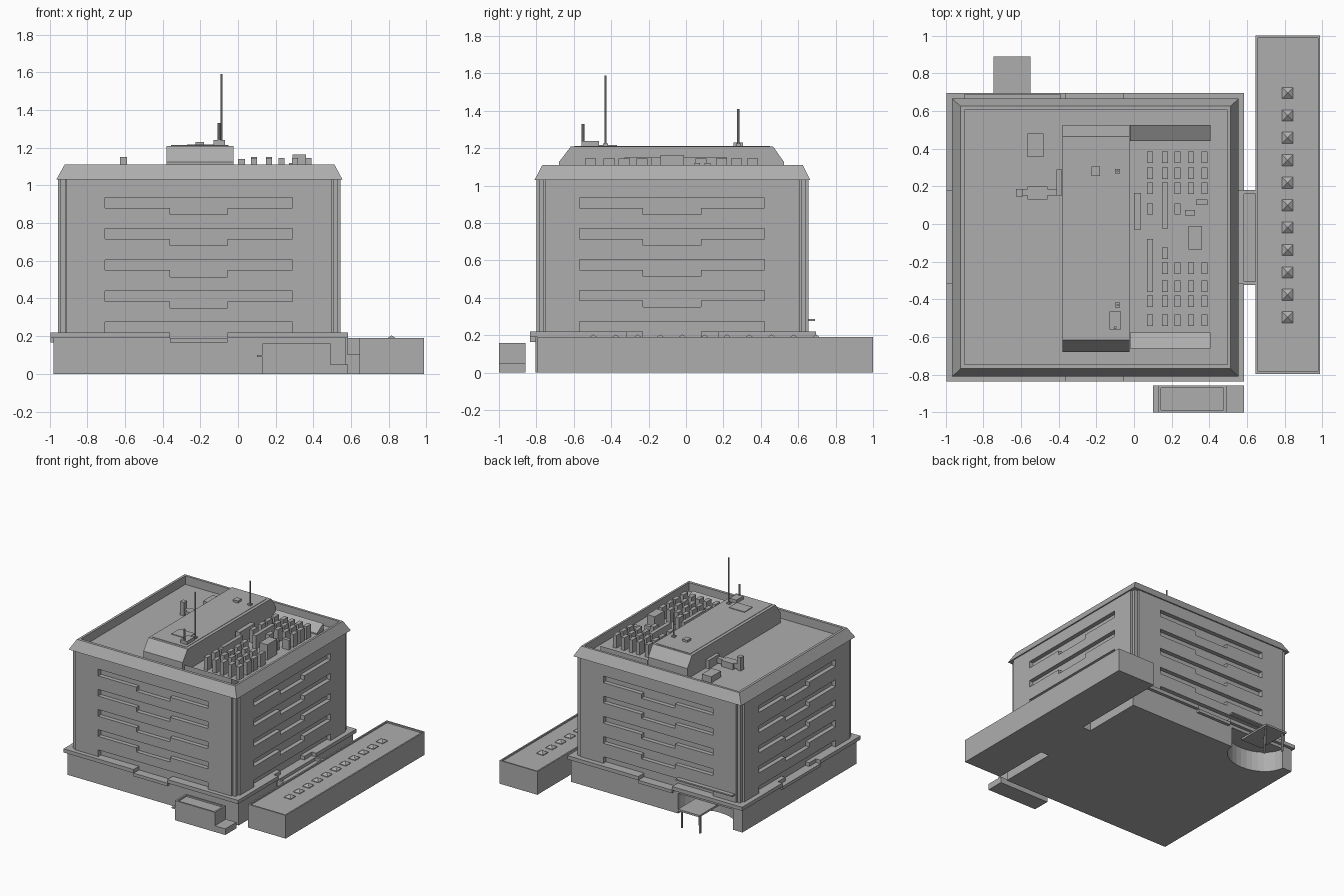
import bpy, bmesh, math
from mathutils import Vector

old = bpy.data.objects.get("Cube")
if old:
    bpy.data.objects.remove(old, do_unlink=True)

mat = bpy.data.materials.new("concrete_grey")
mat.use_nodes = True
GREY = (0.42, 0.42, 0.42, 1)
mat.diffuse_color = GREY
mat.node_tree.nodes["Principled BSDF"].inputs["Base Color"].default_value = GREY


def finish(name, bm):
    bmesh.ops.recalc_face_normals(bm, faces=bm.faces)
    me = bpy.data.meshes.new(name)
    bm.to_mesh(me)
    bm.free()
    me.materials.append(mat)
    ob = bpy.data.objects.new(name, me)
    bpy.context.scene.collection.objects.link(ob)
    return ob


def loft(bm, loops):
    """Skin a stack of equal-length loops and cap both ends."""
    rings = [[bm.verts.new(p) for p in lp] for lp in loops]
    n = len(rings[0])
    for a, b in zip(rings, rings[1:]):
        for i in range(n):
            bm.faces.new((a[i], a[(i + 1) % n], b[(i + 1) % n], b[i]))
    bm.faces.new(rings[0])
    bm.faces.new(rings[-1])


def rect(x0, x1, y0, y1, z):
    return [(x0, y0, z), (x1, y0, z), (x1, y1, z), (x0, y1, z)]


def boxes(name, items):
    bm = bmesh.new()
    for x0, x1, y0, y1, z0, z1 in items:
        loft(bm, [rect(x0, x1, y0, y1, z0), rect(x0, x1, y0, y1, z1)])
    return finish(name, bm)


def tray(name, x0, x1, y0, y1, z0, z1, rim, depth):
    """Block with a sunken roof inside a parapet."""
    bm = bmesh.new()
    inner = (x0 + rim, x1 - rim, y0 + rim, y1 - rim)
    loft(bm, [rect(x0, x1, y0, y1, z0), rect(x0, x1, y0, y1, z1),
              rect(*inner, z1), rect(*inner, z1 - depth)])
    return finish(name, bm)


def cut(ob, cutter):
    cutter.hide_render = True
    cutter.hide_viewport = True
    cutter.display_type = 'WIRE'
    m = ob.modifiers.new("cut", 'BOOLEAN')
    m.operation = 'DIFFERENCE'
    m.solver = 'EXACT'
    m.object = cutter
    # bake the cut, then drop the helper
    dg = bpy.context.evaluated_depsgraph_get()
    me = bpy.data.meshes.new_from_object(ob.evaluated_get(dg))
    ob.modifiers.clear()
    ob.data = me
    bpy.data.objects.remove(cutter, do_unlink=True)


# Podium with a curved entrance recess at the back
podium = boxes("podium", [(-.98, .57, -.805, .67, 0, .19)])
bm = bmesh.new()
arc = [(-.645 + .25 * math.cos(a), .68 - .2 * math.sin(a))
       for a in (math.pi * i / 16 for i in range(17))]
loft(bm, [[(x, y, z) for x, y in arc] for z in (-.1, .165)])
cut(podium, finish("recess_cutter", bm))

# Podium ledge, lowered in the middle of each side
HI, LO = (.19, .22), (.165, .19)
ledge = []
for y0, y1 in ((-.835, -.79), (.645, .695)):
    ledge += [(-.995, -.36, y0, y1, *HI), (-.36, -.055, y0, y1, *LO),
              (-.055, .585, y0, y1, *HI)]
for x0, x1 in ((-.995, -.94), (.53, .585)):
    ledge += [(x0, x1, -.79, -.315, *HI), (x0, x1, -.315, .175, *LO),
              (x0, x1, .175, .645, *HI)]
boxes("podium_ledge", ledge)

# Tower with notched corners
X0, X1, Y0, Y1, N = -.955, .545, -.80, .655, .045
CX, CY = (X0 + X1) / 2, (Y0 + Y1) / 2
HX, HY = (X1 - X0) / 2, (Y1 - Y0) / 2
plan = []
for sx, sy, flip in ((1, 1, 0), (-1, 1, 1), (-1, -1, 0), (1, -1, 1)):
    pts = [(HX, HY - N), (HX - N, HY - N), (HX - N, HY)]
    plan += [(CX + sx * a, CY + sy * b) for a, b in (pts[::-1] if flip else pts)]
bm = bmesh.new()
loft(bm, [[(x, y, z) for x, y in plan] for z in (.17, 1.04)])
tower = finish("tower", bm)
boxes("corner_columns", [(CX + sx * (HX - .027) - .013, CX + sx * (HX - .027) + .013,
                          CY + sy * (HY - .027) - .013, CY + sy * (HY - .027) + .013, .18, 1.04)
                         for sx in (-1, 1) for sy in (-1, 1)])

# Window slots, five rows on every side
bm = bmesh.new()
DEPTH = .035
for row in range(5):
    top = .935 - row * .165
    for axis in (0, 1):
        mid, half, step = ((-.2075, .4975, .1525), (-.075, .495, .155))[axis]
        prof = [(-half, 0), (half, 0), (half, -.055), (step, -.055),
                (step, -.09), (-step, -.09), (-step, -.055), (-half, -.055)]
        for wall, sign in (((Y0, -1), (Y1, 1)), ((X0, -1), (X1, 1)))[axis]:
            loops = []
            for d in (wall - sign * DEPTH, wall + sign * .02):
                loops.append([(mid + u, d, top + v) if axis == 0 else (d, mid + u, top + v)
                              for u, v in prof])
            loft(bm, loops)
cut(tower, finish("window_cutter", bm))

# Sloped fascia, parapet and sunken roof
bm = bmesh.new()
inner = (-.9, .495, -.745, .605)
loft(bm, [rect(-.965, .555, -.81, .665, 1.03), rect(-.92, .512, -.768, .625, 1.11),
          rect(*inner, 1.11), rect(*inner, 1.035)])
finish("roof_parapet", bm)

# Penthouse with sloped ends
bm = bmesh.new()
side = [(-.68, 1.03), (.525, 1.03), (.525, 1.125), (.465, 1.21), (-.615, 1.21), (-.68, 1.125)]
loft(bm, [[(x, y, z) for y, z in side] for x in (-.38, -.025)])
finish("penthouse", bm)
boxes("penthouse_roof_panel", [(-.355, -.05, -.595, .45, 1.2, 1.213)])

# Sloped screens beside the penthouse
bm = bmesh.new()
for base, high in ((-.66, -.575), (.525, .44)):
    tri = [(base, 1.03), (high, 1.03), (high, 1.05), (base, 1.1)]
    loft(bm, [[(x, y, z) for y, z in tri] for x in (-.02, .405)])
finish("plant_screens", bm)

# Masts and boxes on the penthouse
bm = bmesh.new()
for x, y, r, z0, z1 in ((-.087, -.43, .006, 1.21, 1.59), (-.087, .28, .006, 1.21, 1.41),
                        (-.1, -.55, .008, 1.23, 1.33)):
    loft(bm, [[(x + r * math.cos(k * math.pi / 4), y + r * math.sin(k * math.pi / 4), z)
               for k in range(8)] for z in (z0, z1)])
finish("masts", bm)
boxes("penthouse_boxes", [(-.13, -.07, -.56, -.465, 1.21, 1.24), (-.27, -.13, -.475, -.37, 1.21, 1.218),
                          (-.225, -.18, .255, .305, 1.21, 1.23),
                          (-.1, -.074, -.443, -.417, 1.21, 1.225), (-.1, -.074, .267, .293, 1.21, 1.225)])

# Roof plant: rows of vents and larger units
vents = []
for i, x in enumerate((.085, .165, .232, .302, .375)):
    for y in (.355, .27, .19, .08, -.235, -.33, -.41, -.51):
        long_unit = (i == 0 and y == -.235) or (i == 1 and y in (.19, .08))
        if not (long_unit or (i > 2 and y == .08)):
            vents.append((x - .016, x + .016, y - .03, y + .03, 1.03, 1.145))
boxes("roof_vents", vents)
boxes("plant_units", [(0, .037, -.03, .165, 1.03, 1.14), (.149, .181, -.025, .22, 1.03, 1.15),
                      (.07, .1, -.33, -.08, 1.03, 1.15), (.149, .181, -.185, -.125, 1.03, 1.15),
                      (.29, .36, -.135, -.01, 1.03, 1.165), (.27, .325, .045, .075, 1.03, 1.12),
                      (.33, .39, .1, .13, 1.03, 1.12)])
boxes("roof_ducts", [(-.565, -.48, .355, .48, 1.03, 1.09), (-.565, -.46, .13, .2, 1.03, 1.09),
                     (-.625, -.59, .145, .185, 1.03, 1.15), (-.6, -.385, .15, .185, 1.05, 1.09),
                     (-.41, -.383, .15, .29, 1.03, 1.11)])

# Side annex, link and skylights
tray("annex", .645, .988, -.795, 1, 0, .19, .012, .012)
boxes("annex_link", [(.55, .65, -.315, .17, 0, .165), (.58, .655, -.325, -.305, .1, .19),
                     (.58, .655, .16, .18, .1, .19)])
bm = bmesh.new()
for i in range(11):
    y, r = .695 - i * .119, .03
    loft(bm, [rect(.815 - k, .815 + k, y - k, y + k, z)
              for k, z in ((r, .175), (r, .183), (.002, .203))])
finish("skylights", bm)

# Gatehouse in front
tray("gatehouse", .13, .49, -1, -.857, 0, .16, .014, .012)
boxes("gatehouse_step", [(.49, .585, -1, -.857, 0, .05), (.1, .13, -1, -.857, .09, .1)])

# Rear entrance canopy, posts and trim strip
boxes("entrance_canopy", [(-.745, -.55, .6, .89, .145, .16)])
boxes("canopy_posts", [(x - .006, x + .006, y - .006, y + .006, 0, .15)
                       for x, y in ((-.73, .86), (-.565, .86), (-.6475, .75))])
boxes("entrance_trim", [(-.9, -.39, .65, .69, .277, .288)])
